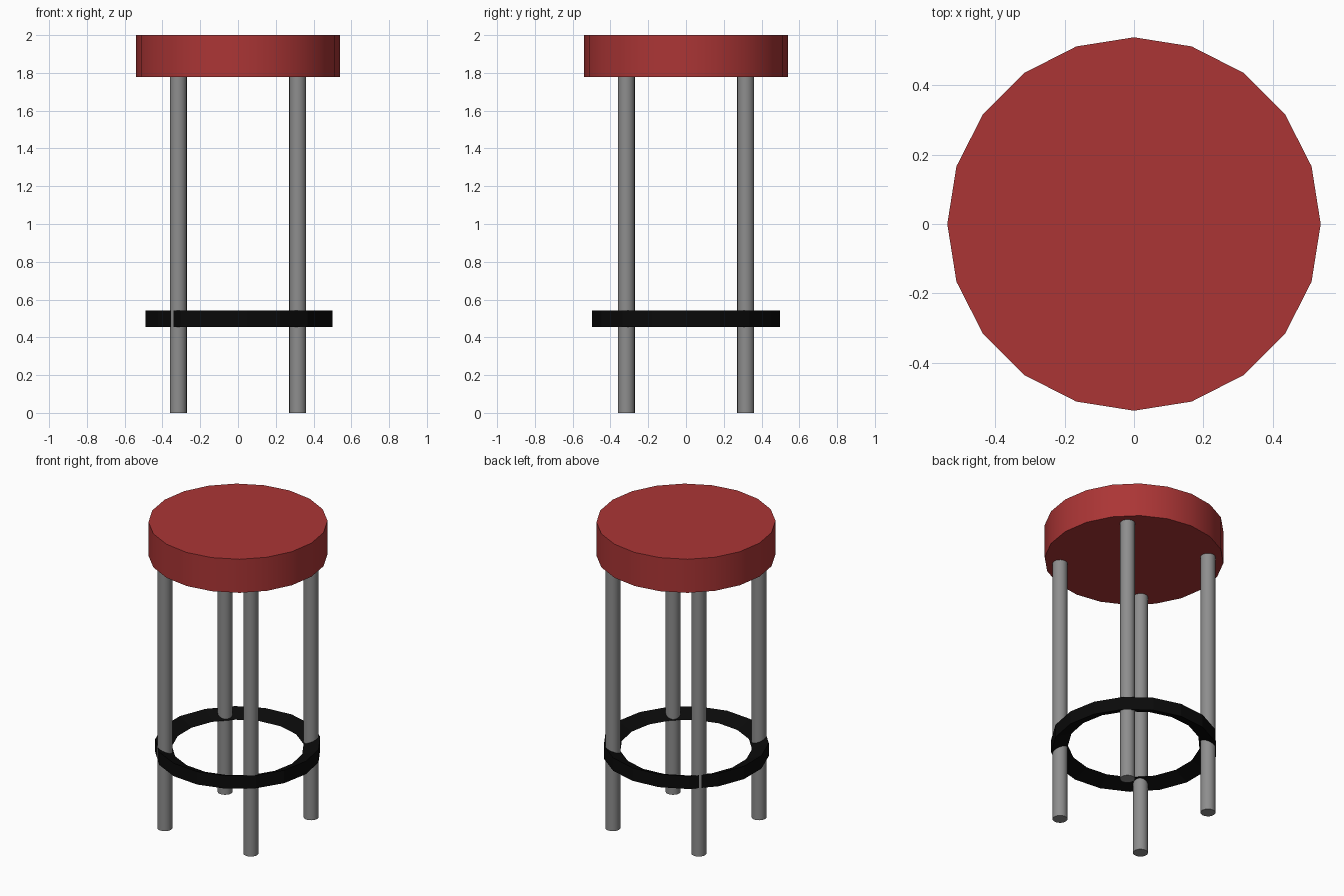
import bpy, bmesh
from math import cos, sin, pi, radians

if "Cube" in bpy.data.objects:
    bpy.data.objects.remove(bpy.data.objects["Cube"])


def material(name, rgb):
    m = bpy.data.materials.new(name)
    m.diffuse_color = (*rgb, 1)
    m.use_nodes = True
    m.node_tree.nodes["Principled BSDF"].inputs["Base Color"].default_value = m.diffuse_color
    return m


def cylinder(name, radius, z0, z1, sides, mat, x=0, y=0):
    bpy.ops.mesh.primitive_cylinder_add(vertices=sides, radius=radius, depth=z1 - z0,
                                        location=(x, y, (z0 + z1) / 2))
    ob = bpy.context.object
    ob.name = name
    ob.data.materials.append(mat)
    bpy.ops.object.shade_smooth_by_angle(angle=radians(30))
    return ob


def ring(name, profile, sides, mat):
    """Sweep a closed (radius, z) profile around the z axis."""
    bm = bmesh.new()
    loops = [[bm.verts.new((r * cos(2 * pi * i / sides), r * sin(2 * pi * i / sides), z))
              for r, z in profile] for i in range(sides)]
    n = len(profile)
    for i in range(sides):
        a, b = loops[i], loops[(i + 1) % sides]
        for j in range(n):
            k = (j + 1) % n
            bm.faces.new((a[j], b[j], b[k], a[k]))
    bmesh.ops.recalc_face_normals(bm, faces=bm.faces)
    mesh = bpy.data.meshes.new(name)
    bm.to_mesh(mesh)
    bm.free()
    mesh.materials.append(mat)
    ob = bpy.data.objects.new(name, mesh)
    bpy.context.collection.objects.link(ob)
    return ob


red = material("red", (0.41, 0.036, 0.036))
grey = material("dark_grey", (0.27, 0.27, 0.27))
black = material("black", (0.003, 0.003, 0.003))

# Round cushion seat
cylinder("seat", 0.539, 1.777, 2.0, 20, red)

# Four straight legs
for side, x in (("left", -0.316), ("right", 0.316)):
    for end, y in (("front", -0.316), ("back", 0.316)):
        cylinder(f"{end}_{side}_leg", 0.045, 0, 1.78, 20, grey, x, y)

# Footrest ring, triangular section with an upright outer face
ring("footrest_ring", [(0.499, 0.455), (0.499, 0.541), (0.398, 0.498)], 17, black)
